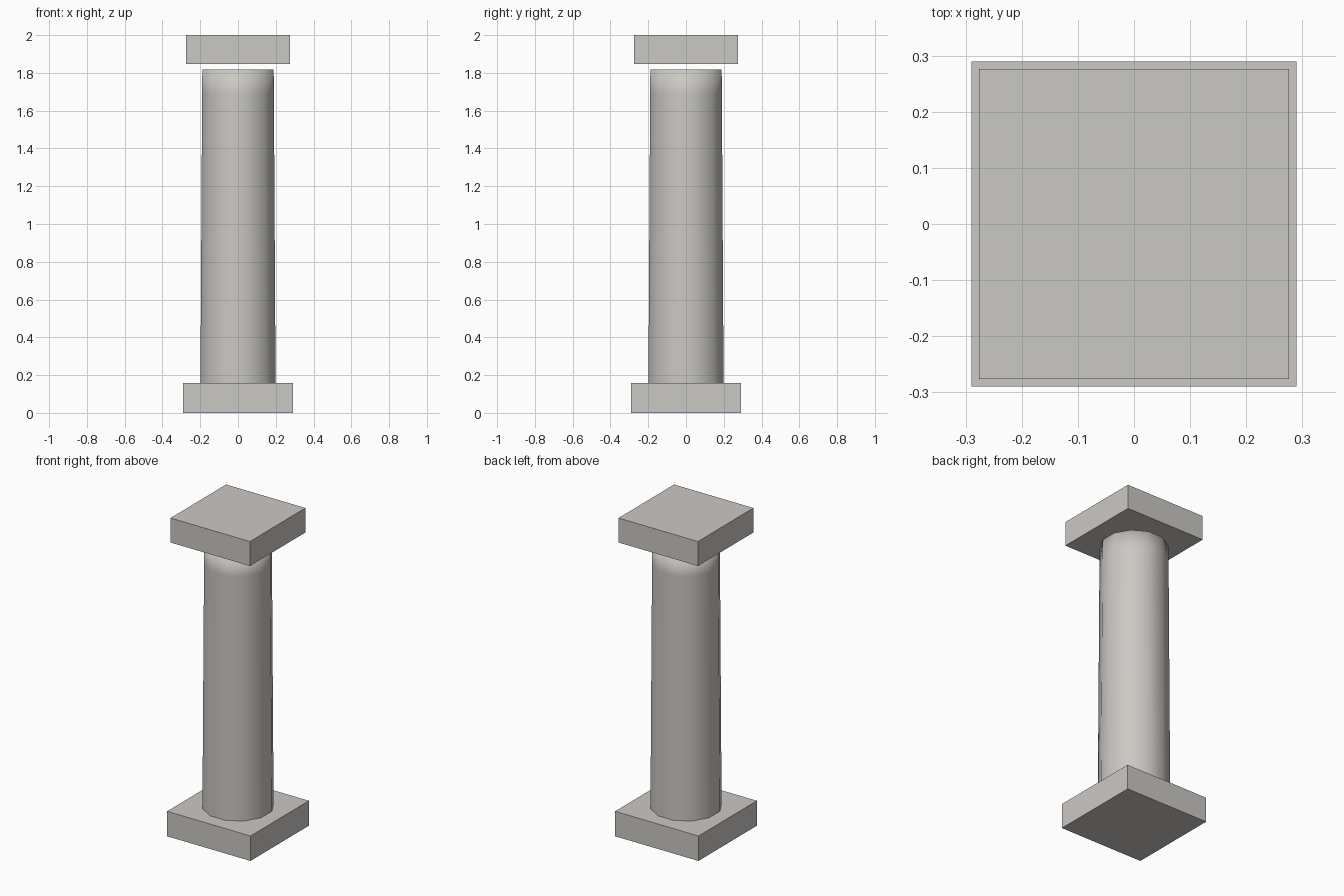
import bpy
import bmesh
import math

default = bpy.data.objects.get("Cube")
if default:
    bpy.data.objects.remove(default, do_unlink=True)

stone = bpy.data.materials.new("pale_stone")
stone.use_nodes = True
STONE_COLOUR = (0.60, 0.58, 0.55, 1.0)
stone.diffuse_color = STONE_COLOUR
stone.node_tree.nodes["Principled BSDF"].inputs["Base Color"].default_value = STONE_COLOUR


def add_object(name, bm, smooth=False):
    bmesh.ops.recalc_face_normals(bm, faces=bm.faces)
    for face in bm.faces:
        face.smooth = smooth
    mesh = bpy.data.meshes.new(name)
    bm.to_mesh(mesh)
    bm.free()
    mesh.materials.append(stone)
    obj = bpy.data.objects.new(name, mesh)
    bpy.context.collection.objects.link(obj)
    return obj


def square_slab(name, half, bottom, top):
    bm = bmesh.new()
    bmesh.ops.create_cube(bm, size=1)
    bmesh.ops.scale(bm, vec=(2 * half, 2 * half, top - bottom), verts=bm.verts)
    bmesh.ops.translate(bm, vec=(0, 0, (bottom + top) / 2), verts=bm.verts)
    return add_object(name, bm)


def tapered_shaft(name, sides, profile):
    """Stack rings of (apothem, height), with a flat side towards each axis."""
    bm = bmesh.new()
    step = math.tau / sides
    rings = []
    for apothem, z in profile:
        radius = apothem / math.cos(step / 2)
        rings.append([bm.verts.new((radius * math.cos((i + 0.5) * step),
                                    radius * math.sin((i + 0.5) * step), z))
                      for i in range(sides)])
    for low, high in zip(rings, rings[1:]):
        for i in range(sides):
            j = (i + 1) % sides
            bm.faces.new((low[i], low[j], high[j], high[i]))
    bm.faces.new(rings[0])
    bm.faces.new(rings[-1])
    return add_object(name, bm, smooth=True)


# Square base and capital
square_slab("base_plinth", 0.29, 0.0, 0.157)
square_slab("capital_slab", 0.276, 1.846, 2.0)

# Softly shaded shaft, stopping just short of the capital
tapered_shaft("column_shaft", 12,
              [(0.20, 0.03), (0.199, 0.157), (0.19, 1.69), (0.189, 1.817)])
